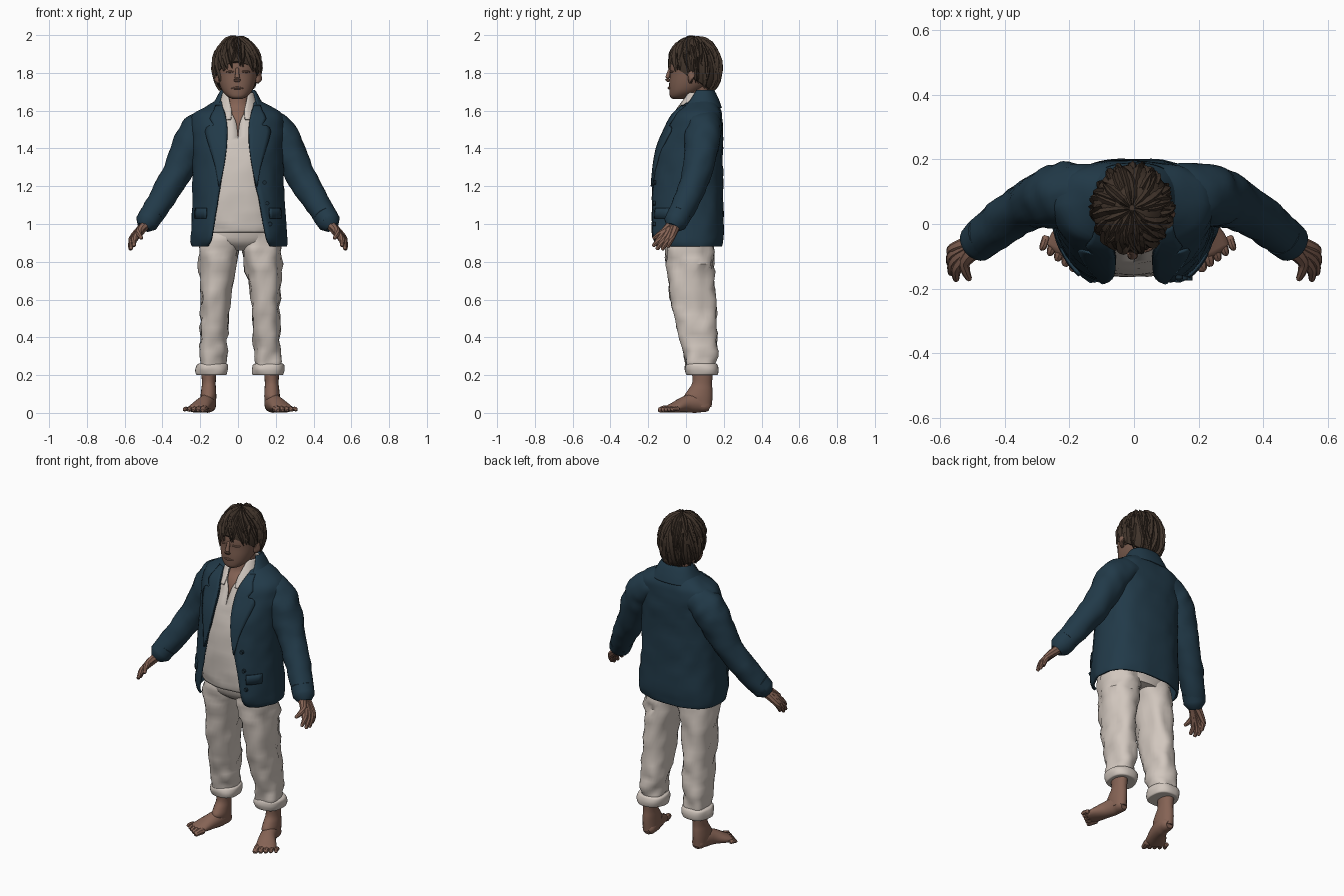
import bpy, bmesh, math, random
from mathutils import Vector, noise

random.seed(4)
if "Cube" in bpy.data.objects:
    bpy.data.objects.remove(bpy.data.objects["Cube"])


def material(name, *rgb):
    m = bpy.data.materials.new(name)
    m.use_nodes = True
    m.diffuse_color = (*rgb, 1)
    m.node_tree.nodes["Principled BSDF"].inputs["Base Color"].default_value = (*rgb, 1)
    return m


JACKET = material("dark blue cloth", .0155, .042, .066)
BUTTON = material("dark button", .01, .025, .038)
SHIRT = material("off white shirt", .62, .56, .51)
TROUSERS = material("cream trousers", .64, .57, .515)
SKIN = material("skin", .235, .125, .09)
FACE = material("face skin", .205, .112, .08)
HAIR = material("brown hair", .05, .033, .023)


def finish(name, bm, mat, thick=0, flat=False, recalc=True):
    if recalc:
        bmesh.ops.recalc_face_normals(bm, faces=bm.faces)
    me = bpy.data.meshes.new(name)
    bm.to_mesh(me)
    bm.free()
    me.materials.append(mat)
    ob = bpy.data.objects.new(name, me)
    bpy.context.collection.objects.link(ob)
    if thick:
        mod = ob.modifiers.new("thickness", 'SOLIDIFY')
        mod.thickness, mod.offset = thick, -1
    if not flat:
        bpy.ops.object.select_all(action='DESELECT')
        ob.select_set(True)
        bpy.context.view_layer.objects.active = ob
        bpy.ops.object.shade_smooth_by_angle(angle=math.radians(40))


def smooth(rows, k=4):
    """Catmull-Rom resampling of a list of number tuples."""
    out = []
    for i in range(len(rows) - 1):
        a, b, c, d = (rows[max(0, min(len(rows) - 1, i + j))] for j in (-1, 0, 1, 2))
        for s in range(k):
            t = s / k
            out.append(tuple(q + .5 * t * (r - p + t * (2 * p - 5 * q + 4 * r - u + t * (3 * (q - r) + u - p)))
                             for p, q, r, u in zip(a, b, c, d)))
    return out + [rows[-1]]


def power(v, p):
    return math.copysign(abs(v) ** p, v)


def skin_rings(bm, rings, closed=True):
    vs = [[bm.verts.new(p) for p in r] for r in rings]
    n = len(vs[0])
    for a, b in zip(vs, vs[1:]):
        for j in range(n if closed else n - 1):
            k = (j + 1) % n
            bm.faces.new((a[j], a[k], b[k], b[j]))
    if closed:
        bm.faces.new(vs[0][::-1])
        bm.faces.new(vs[-1])


def loft(name, rows, mat, n=36, p=.85, wrinkle=0, thick=0, front=None):
    """Rows of z, centre x, half width, front y, back y and optional front opening."""
    rings, opened = [], len(rows[0]) > 5
    for z, cx, rx, yf, yb, *gap in smooth(rows):
        cy, ry = (yf + yb) / 2, (yb - yf) / 2
        a0 = math.asin(min(1, max(.001, gap[0]) / rx) ** (1 / p)) if opened else 0
        ring = []
        for j in range(n + 1 if opened else n):
            a = a0 + (2 * math.pi - 2 * a0) * j / n
            q = front if front and math.cos(a) > 0 else p
            d = Vector((rx * power(math.sin(a), p), -ry * power(math.cos(a), q), 0))
            v = Vector((cx, cy, z)) + d
            w = noise.noise(Vector((v.x * 14, v.y * 14, z * 17))) * wrinkle
            ring.append(v + d.normalized() * w)
        rings.append(ring)
    bm = bmesh.new()
    skin_rings(bm, rings, not opened)
    bmesh.ops.remove_doubles(bm, verts=bm.verts, dist=.0026)
    finish(name, bm, mat, thick, recalc=not opened)


def tube(name, path, mat, n=12, side=1, k=3, bm=None, wrinkle=0):
    """Path of x, y, z, half width, half height, with rounded ends."""
    pts = smooth([(side * q[0], *q[1:], *([q[3]] if len(q) == 4 else [])) for q in path], k)
    pos = [Vector(q[:3]) for q in pts]
    rings = []

    def ring(c, t, w, h):
        s = t.cross(Vector((0, 0, 1))).normalized()
        u = s.cross(t)
        out = []
        for j in range(n):
            a = 2 * math.pi * j / n
            d = s * math.cos(a) * w + u * math.sin(a) * h
            out.append(c + d * (1 + wrinkle * noise.noise((c + d) * 16)))
        rings.append(out)
    for i, (c, q) in enumerate(zip(pos, pts)):
        t = (pos[min(i + 1, len(pos) - 1)] - pos[max(i - 1, 0)]).normalized()
        w, h = q[3:]
        if i == 0:
            ring(c - t * h * .5, t, w * .6, h * .6)
        ring(c, t, w, h)
        if i == len(pos) - 1:
            ring(c + t * h * .5, t, w * .6, h * .6)
    own = bm is None
    bm = bmesh.new() if own else bm
    skin_rings(bm, rings)
    if own:
        finish(name, bm, mat)


# Jacket body, open down the front
P, Q = .75, 1.2
jacket = [(.88, .005, .25, -.175, .19, .165), (.93, .005, .255, -.205, .2, .145), (1.1, .003, .245, -.197, .197, .117),
          (1.25, 0, .24, -.182, .195, .087), (1.4, 0, .24, -.155, .195, .062), (1.5, 0, .247, -.113, .195, .058),
          (1.575, 0, .243, -.075, .19, .066), (1.62, 0, .175, -.035, .178, .08), (1.66, 0, .108, .0, .16, .085),
          (1.69, 0, .092, .025, .15, .08)]
loft("jacket_body", jacket, JACKET, 48, P, .008, .012, Q)
loft("jacket_collar", [(1.615, 0, .15, -.045, .19, .105), (1.65, 0, .125, -.01, .178, .097),
                       (1.69, 0, .103, .015, .16, .088), (1.71, 0, .09, .03, .148, .078)], JACKET, 36, .85, 0, .01)
dense = smooth(jacket)


def front_y(x, z):
    for a, b in zip(dense, dense[1:]):
        if a[0] <= z <= b[0]:
            t = (z - a[0]) / (b[0] - a[0])
            _, cx, rx, yf, yb, _ = (p + (q - p) * t for p, q in zip(a, b))
            s = min(.98, abs(x - cx) / rx) ** (1 / P)
            return (yf + yb) / 2 - (yb - yf) / 2 * math.sqrt(1 - s * s) ** Q
    return 0


def patch(name, rows, mat, side, lift=.009):
    """Thin panel laid on the jacket front, rows of z, inner x, outer x."""
    bm, n = bmesh.new(), 5
    rings = []
    for z, x0, x1 in rows:
        xs = [side * (x0 + (x1 - x0) * j / n) for j in range(n + 1)]
        rings.append([(x, front_y(x, z) - lift, z) for x in xs][::side])
    skin_rings(bm, rings, False)
    finish(name, bm, mat, .009, recalc=False)


lapel = [(1.2, .097, .103), (1.3, .076, .12), (1.4, .061, .15), (1.49, .057, .175), (1.52, .058, .155),
         (1.525, .058, .13), (1.56, .063, .15), (1.6, .074, .13), (1.63, .084, .12)]
for side, word in ((1, "left"), (-1, "right")):
    patch(word + "_lapel", smooth(lapel, 2), JACKET, side)
    patch(word + "_pocket_flap", [(1.03, .172, .23), (1.06, .17, .23), (1.085, .17, .228)], JACKET, side, .012)
    # Sleeves
    tube(word + "_sleeve", [(.11, .1, 1.54, .08), (.17, .1, 1.52, .088), (.215, .092, 1.48, .097),
                            (.26, .08, 1.405, .092), (.32, .06, 1.275, .078), (.40, .01, 1.14, .07),
                            (.482, -.055, 1.01, .06)], JACKET, 24, side, 5, wrinkle=.11)
    tube(word + "_sleeve_cuff", [(.457, -.035, 1.05, .064), (.485, -.058, 1.005, .061)], JACKET, 20, side)
    # Hands: each digit runs from the wrist through its knuckle
    bm = bmesh.new()
    digits = [((.522, -.115, .962), (.51, -.17, .925)), ((.54, -.128, .932), (.55, -.172, .885)),
              ((.548, -.11, .928), (.566, -.153, .868)), ((.553, -.092, .928), (.57, -.125, .866)),
              ((.553, -.074, .935), (.567, -.095, .88))]
    for i, (knuckle, tip) in enumerate(digits):
        mid = [(a + b) / 2 for a, b in zip(knuckle, tip)]
        tube("", [(.485, -.075 + .006 * i, 1.0, .027), (*knuckle, .019), (mid[0] + .006, *mid[1:], .015),
                  (*tip, .0095)], SKIN, 8, side, bm=bm)
    finish(word + "_hand", bm, SKIN)
    # Trouser legs and rolled cuffs
    off = .012
    c = lambda x0, x1: (side * (x0 + x1) / 2 + off, (x1 - x0) / 2)
    legs = [(.22, .085, .215, .005, .155), (.3, .075, .213, -.012, .162), (.42, .065, .212, -.04, .163),
            (.56, .06, .208, -.075, .157), (.75, .03, .215, -.1, .147), (.88, .0, .215, -.112, .143),
            (.97, .0, .2, -.115, .14)]
    loft(word + "_trouser_leg", [(z, *c(a, b), f, r) for z, a, b, f, r in legs], TROUSERS, 32, .88, .02)
    roll = [(.2, .08, .22, .01, .155), (.203, .067, .232, -.003, .168), (.23, .062, .237, -.008, .173),
            (.255, .067, .232, -.003, .168), (.262, .08, .218, .01, .158)]
    loft(word + "_trouser_cuff", [(z, *c(a, b), f, r) for z, a, b, f, r in roll], TROUSERS, 32, .9, .009)
    # Ankles, feet and toes
    shin = [(.03, .13, .205, .03, .135), (.08, .127, .21, -.01, .14), (.12, .128, .207, .01, .14),
            (.16, .13, .203, .033, .138), (.23, .125, .208, .03, .145)]
    loft(word + "_ankle", [(z, *c(a, b), f, r) for z, a, b, f, r in shin], SKIN, 20, 1)
    bm = bmesh.new()
    s = side * off
    tube("", [(.165 + s, .11, .035, .036, .034), (.17 + s, .06, .052, .042, .052), (.188 + s, 0, .046, .046, .045),
              (.217 + s, -.055, .03, .057, .029), (.232 + s, -.085, .022, .055, .021)], SKIN, 16, side, bm=bm)
    for i in range(5):
        x, y, r = .186 + .0245 * i + s, -.09 + .012 * i, .019 - .0018 * i
        tube("", [(x, y, .021, r), (x + .008, y - .025, .02, r), (x + .013, y - .05 + .004 * i, .015, r * .75)],
             SKIN, 8, side, bm=bm)
    finish(word + "_foot", bm, SKIN)
    # Ears and brow folds
    tube(word + "_ear", [(.1, .02, 1.755, .008, .014), (.112, .025, 1.775, .012, .02), (.113, .03, 1.80, .01, .018)],
         FACE, 10, side)
    tube(word + "_eyelid", [(.022, -.082, 1.808, .004), (.042, -.081, 1.806, .006), (.062, -.069, 1.807, .004)],
         FACE, 8, side)

# Jacket buttons
for i in range(3):
    z = 1.0 + .11 * i
    x = .17 - .015 * i
    y = front_y(x, z)
    bm = bmesh.new()
    skin_rings(bm, [[(x + .011 * math.cos(a * math.pi / 6), y - d, z + .011 * math.sin(a * math.pi / 6))
                     for a in range(12)] for d in (0, .013)])
    finish("jacket_button", bm, BUTTON)

# Shirt, its open collar, and the trouser waist
loft("shirt", [(.955, .005, .215, -.15, .16, .0), (1.02, .005, .218, -.162, .165, .0), (1.15, 0, .21, -.163, .165, .0),
               (1.3, 0, .205, -.152, .165, .0), (1.42, 0, .2, -.125, .165, .0), (1.5, 0, .185, -.098, .165, .004),
               (1.55, 0, .15, -.075, .16, .014), (1.6, 0, .115, -.045, .15, .038), (1.64, 0, .085, -.01, .135, .045)],
     SHIRT, 40, .85, .008, .006)
loft("shirt_collar", [(1.555, 0, .12, -.09, .15, .038), (1.6, 0, .112, -.06, .145, .034), (1.65, 0, .097, -.027, .14, .045),
                      (1.695, 0, .083, .0, .13, .055)], SHIRT, 32, .85, 0, .007)
loft("trouser_waist", [(.86, .008, .13, -.06, .14), (.91, .008, .2, -.115, .145), (.99, .006, .205, -.13, .145)],
     TROUSERS, 36, .85, .006)

# Neck, head and face
loft("neck", [(1.45, 0, .12, -.075, .1), (1.53, 0, .11, -.066, .11), (1.58, 0, .085, -.045, .12),
              (1.62, 0, .07, -.012, .125), (1.67, 0, .062, -.002, .12), (1.74, 0, .06, .0, .12)], SKIN, 28, .95)
hx = -.004
loft("head", [(1.662, hx, .024, -.07, -.015), (1.674, hx, .05, -.084, .02), (1.7, hx, .076, -.088, .07),
              (1.74, hx, .094, -.089, .12), (1.79, hx, .104, -.086, .15), (1.84, hx, .106, -.086, .155),
              (1.9, hx, .092, -.07, .15), (1.94, hx, .06, -.02, .11), (1.96, hx, .02, .02, .07)], FACE, 32, .9)
tube("nose", [(hx, -.083, 1.822, .009), (hx, -.094, 1.79, .011), (hx, -.1, 1.768, .016, .011),
              (hx, -.091, 1.757, .017, .008)], FACE, 10)
tube("mouth", [(hx - .03, -.084, 1.718, .003), (hx, -.09, 1.72, .008), (hx + .03, -.084, 1.718, .003)], FACE, 8)

# Hair: a cap with overlapping pointed locks growing from the crown
centre, size = Vector((-.006, .047, 1.84)), Vector((.122, .137, .148))


def hairline(a):
    """Lowest polar angle of the hair, a = 0 at the front."""
    back = (1 - math.cos(a)) / 2
    z = 1.865 - .165 * back ** .75
    return math.acos((z - centre.z) / size.z)


def scalp(a, t, lift):
    r = math.sin(t) ** (1 if t < math.pi / 2 else .45)
    d = Vector((math.sin(a) * r, -math.cos(a) * r, math.cos(t)))
    return centre + Vector((d.x * (size.x + lift), d.y * (size.y + lift), d.z * (size.z + lift)))


bm = bmesh.new()
skin_rings(bm, [[scalp(2 * math.pi * j / 32, .02 + hairline(2 * math.pi * j / 32) * i / 12, 0)
                 for j in range(32)] for i in range(13)])
finish("hair_cap", bm, HAIR)
bm = bmesh.new()
for start, count, reach in ((.03, 13, .5), (.2, 18, .75), (.4, 24, 1.0), (.6, 26, 1.1)):
    for i in range(count):
        a = 2 * math.pi * (i + random.uniform(-.4, .4)) / count
        end = min(2.85, hairline(a) * (reach + random.uniform(-.1, .1)))
        swirl, width = random.uniform(-.3, .5), random.uniform(.028, .042)
        puff = random.uniform(.006, .013)
        rows = []
        for s in range(6):
            u = s / 5
            t = start * hairline(a) + (end - start * hairline(a)) * u
            b = a + swirl * u
            w = width * (1 - u ** 2.5) * (.5 + u) / (.13 * max(.3, math.sin(t)))
            lift = puff * math.sin(math.pi * min(.85, u + .15))
            rows.append([scalp(b - w / 2, t, -.003), scalp(b, t, lift + .003), scalp(b + w / 2, t, -.003)])
        skin_rings(bm, rows, False)
bmesh.ops.remove_doubles(bm, verts=bm.verts, dist=.0001)
finish("hair_locks", bm, HAIR, flat=True)
